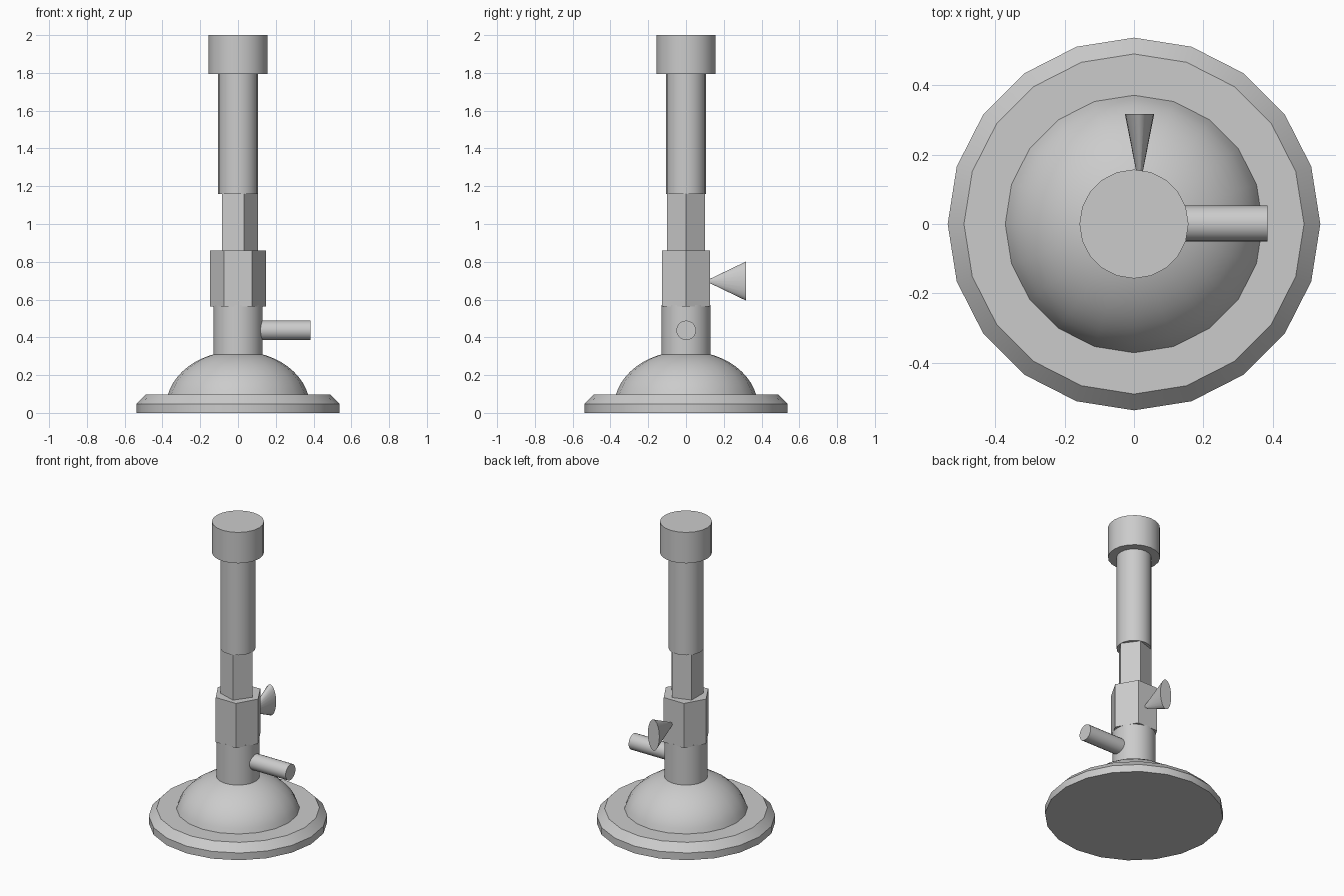
import bpy, math
from mathutils import Matrix

if "Cube" in bpy.data.objects:
    bpy.data.objects.remove(bpy.data.objects["Cube"])


def lathe(name, profile, sides=20, smooth=True):
    """Closed solid of revolution around z from (radius, height) points."""
    verts, faces = [], []
    for r, z in profile:
        for i in range(sides):
            a = math.tau * i / sides
            verts.append((r * math.cos(a), r * math.sin(a), z))
    for k in range(len(profile) - 1):
        for i in range(sides):
            j = (i + 1) % sides
            a, b = k * sides, (k + 1) * sides
            faces.append((a + i, a + j, b + j, b + i))
    faces.append(tuple(reversed(range(sides))))
    top = (len(profile) - 1) * sides
    faces.append(tuple(range(top, top + sides)))
    mesh = bpy.data.meshes.new(name)
    mesh.from_pydata(verts, [], faces)
    obj = bpy.data.objects.new(name, mesh)
    bpy.context.collection.objects.link(obj)
    if smooth:
        bpy.ops.object.select_all(action='DESELECT')
        obj.select_set(True)
        bpy.context.view_layer.objects.active = obj
        bpy.ops.object.shade_smooth_by_angle(angle=math.radians(30))
    return obj


# Foot plate with chamfered rim
lathe("base_plate", [(0.537, 0), (0.537, 0.048), (0.49, 0.097)])

# Flattened dome on the plate
dome = []
for i in range(11):
    t = math.radians(12.5 + (80 - 12.5) * i / 10)
    dome.append((0.381 * math.cos(t), 0.03 + 0.298 * math.sin(t)))
lathe("base_dome", dome)

# Upright stack: lower stem, hexagonal collar, pentagonal neck, barrel, cap
lathe("lower_stem", [(0.13, 0.28), (0.13, 0.57)], 32)
lathe("hex_collar", [(0.148, 0.563), (0.148, 0.86)], 6, False)
lathe("neck", [(0.105, 0.86), (0.105, 1.16)], 5, False)
lathe("barrel", [(0.105, 1.16), (0.105, 1.80)])
lathe("barrel_cap", [(0.157, 1.795), (0.157, 2.0)])

# Gas inlet pipe pointing to +x
inlet = lathe("gas_inlet", [(0.052, 0.09), (0.052, 0.385)])
inlet.matrix_world = (Matrix.Translation((0, 0.001, 0.437))
                      @ Matrix.Rotation(math.pi / 2, 4, 'Y'))

# Flattened conical valve knob pointing to +y
knob = lathe("valve_knob", [(0.001, 0.105), (0.103, 0.317)])
knob.matrix_world = (Matrix.Translation((0.016, 0, 0.698))
                     @ Matrix.Rotation(-math.pi / 2, 4, 'X')
                     @ Matrix.Diagonal((0.41, 1, 1, 1)))
